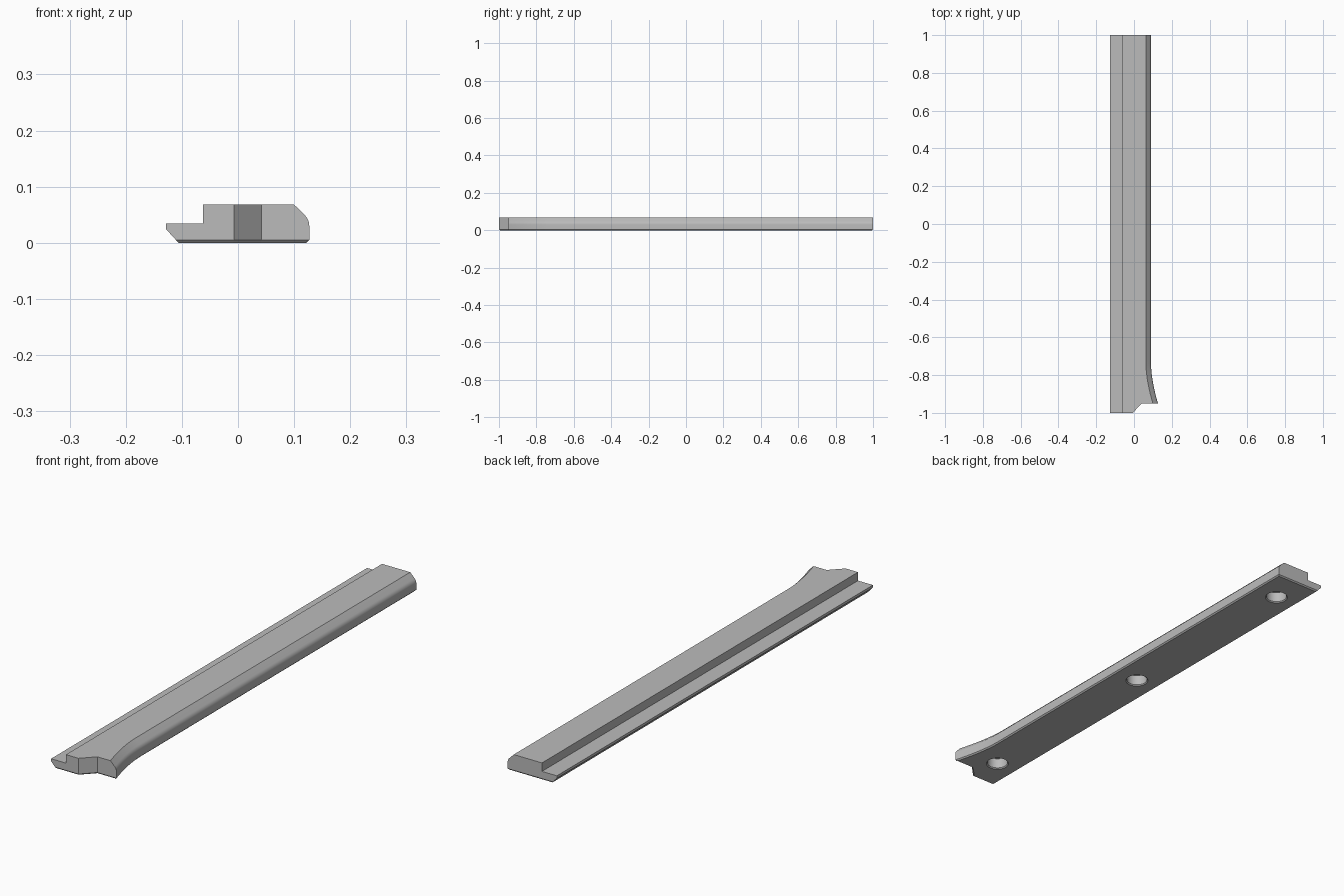
import bpy, bmesh, math

cube = bpy.data.objects.get("Cube")
if cube:
    bpy.data.objects.remove(cube, do_unlink=True)

grey = bpy.data.materials.new("plain grey")
grey.use_nodes = True
colour = (0.5, 0.5, 0.5, 1)
grey.diffuse_color = colour
grey.node_tree.nodes["Principled BSDF"].inputs["Base Color"].default_value = colour


def loft(name, rings):
    """Closed solid through a list of matching rings of points."""
    bm = bmesh.new()
    loops = [[bm.verts.new(p) for p in ring] for ring in rings]
    for a, b in zip(loops, loops[1:]):
        for i in range(len(a)):
            j = (i + 1) % len(a)
            bm.faces.new((a[i], a[j], b[j], b[i]))
    bm.faces.new(loops[0])
    bm.faces.new(loops[-1])
    bmesh.ops.recalc_face_normals(bm, faces=bm.faces)
    mesh = bpy.data.meshes.new(name)
    bm.to_mesh(mesh)
    bm.free()
    mesh.materials.append(grey)
    obj = bpy.data.objects.new(name, mesh)
    bpy.context.collection.objects.link(obj)
    return obj


def cut(obj, cutter):
    """Subtract the cutter for good, then remove it."""
    cutter.hide_render = True
    mod = obj.modifiers.new("cut", "BOOLEAN")
    mod.operation = "DIFFERENCE"
    mod.solver = "EXACT"
    mod.object = cutter
    deps = bpy.context.evaluated_depsgraph_get()
    mesh = bpy.data.meshes.new_from_object(obj.evaluated_get(deps))
    obj.modifiers.clear()
    obj.data = mesh
    bpy.data.objects.remove(cutter, do_unlink=True)


# Rail cross-section: fixed stepped left side, rounded right side that flares
LEFT = [(-0.062, 0.068), (-0.062, 0.034), (-0.128, 0.034), (-0.128, 0.024), (-0.106, 0)]
R = 0.027
RIGHT = [(0.09, 0)]
RIGHT += [(0.09 - R + R * math.cos(math.radians(a)), 0.03 + R * math.sin(math.radians(a)))
          for a in (0, 9, 18, 27, 36, 45)]
RIGHT += [(0.063, 0.068)]


def section(y):
    t = max(0, (-0.74 - y) / 0.21)
    flare = 0.037 * t ** 1.7
    return [(x, y, z) for x, z in LEFT] + [(x + flare, y, z) for x, z in RIGHT]


stations = [1] + [-0.74 - 0.026 * i for i in range(11)]
rail = loft("rail", [section(y) for y in stations])

# Notch with a slanted side in the front corner
notch = [(-0.056, -1.05), (0.042, -0.95), (0.3, -0.95), (0.3, -1.05)]
cut(rail, loft("notch_cutter", [[(x, y, z) for x, y in notch] for z in (-0.1, 0.2)]))

# Trim the front end square at full length
trim = [(-0.3, -1.2), (0.3, -1.2), (0.3, -1), (-0.3, -1)]
cut(rail, loft("trim_cutter", [[(x, y, z) for x, y in trim] for z in (-0.1, 0.2)]))

# Fine chamfer around the underside
bm = bmesh.new()
bm.from_mesh(rail.data)
bmesh.ops.remove_doubles(bm, verts=bm.verts, dist=0.0001)
bmesh.ops.dissolve_limit(bm, angle_limit=0.01, verts=bm.verts, edges=bm.edges)
bm.normal_update()
rim = [e for e in bm.edges if len(e.link_faces) == 2
       and min(f.normal.z for f in e.link_faces) < -0.99
       and max(f.normal.z for f in e.link_faces) > -0.3]
bmesh.ops.bevel(bm, geom=rim, offset=0.005, segments=1, affect="EDGES")
bm.to_mesh(rail.data)
bm.free()

# Three blind round holes with chamfered mouths
for y in (-0.86, 0, 0.86):
    rings = []
    for r, z in ((0.048, -0.004), (0.04, 0.004), (0.04, 0.045)):
        rings.append([(-0.015 + r * math.cos(k * math.tau / 40),
                       y + r * math.sin(k * math.tau / 40), z) for k in range(40)])
    cut(rail, loft("hole_cutter", rings))

bpy.context.view_layer.objects.active = rail
rail.select_set(True)
bpy.ops.object.shade_smooth_by_angle(angle=math.radians(25))
